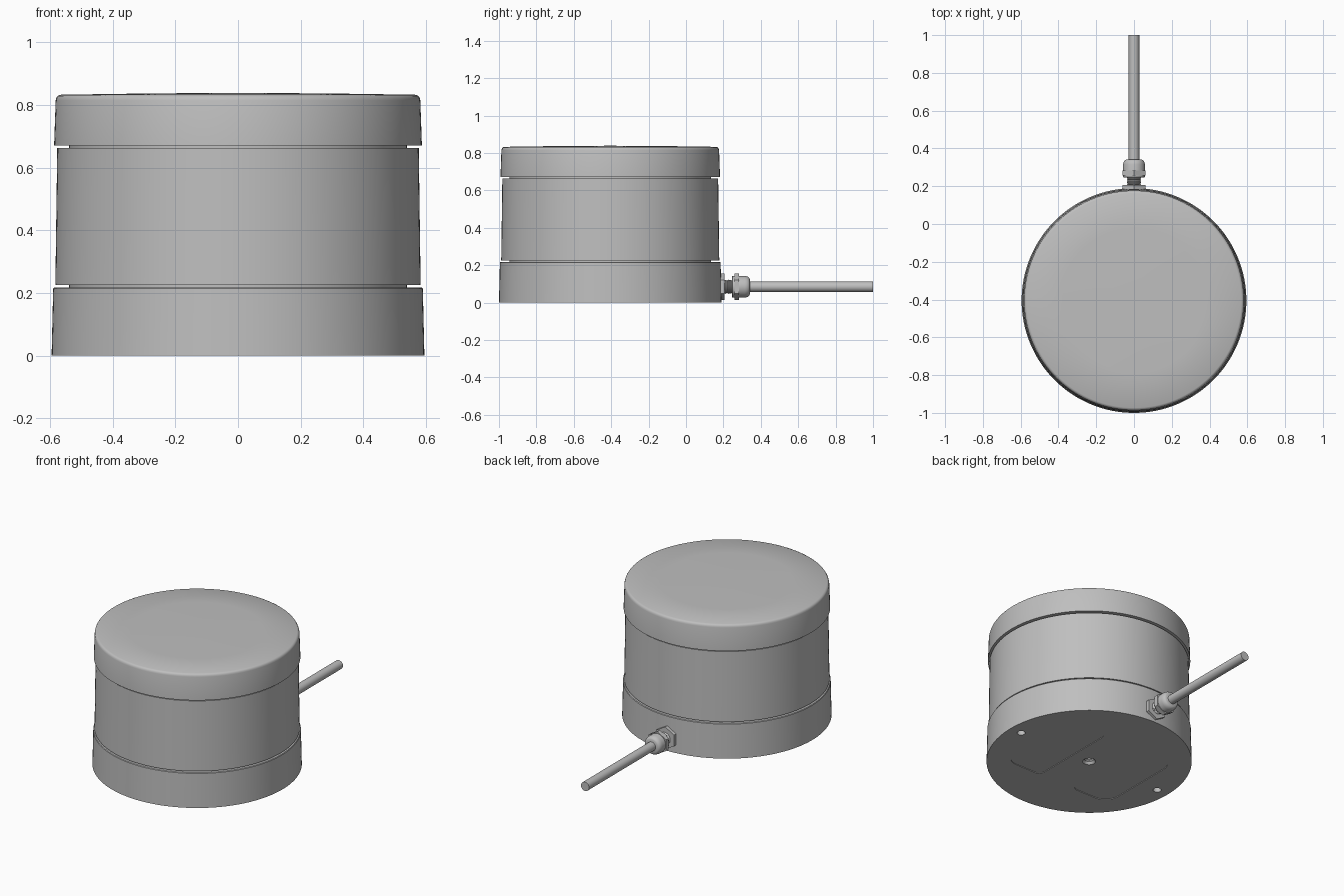
import bpy, bmesh, math
from mathutils import Matrix, Vector

default = bpy.data.objects.get("Cube")
if default:
    bpy.data.objects.remove(default, do_unlink=True)

CY = -0.405          # centre of the round housing
CABLE_Z = 0.085      # height of the cable axis

grey = bpy.data.materials.new("housing grey")
grey.use_nodes = True
GREY = (0.52, 0.52, 0.52, 1)
grey.diffuse_color = GREY
grey.node_tree.nodes["Principled BSDF"].inputs["Base Color"].default_value = GREY

UPRIGHT = Matrix.Translation((0, CY, 0))
# local z runs along +y, local x points up
ALONG_Y = Matrix.Translation((0, 0, CABLE_Z)) @ Matrix(
    ((0, 1, 0, 0), (0, 0, 1, 0), (1, 0, 0, 0), (0, 0, 0, 1)))


def finish(bm, name, matrix):
    bm.transform(matrix)
    bmesh.ops.recalc_face_normals(bm, faces=bm.faces)
    mesh = bpy.data.meshes.new(name)
    bm.to_mesh(mesh)
    bm.free()
    mesh.materials.append(grey)
    obj = bpy.data.objects.new(name, mesh)
    bpy.context.collection.objects.link(obj)
    return obj


def activate(obj):
    bpy.ops.object.select_all(action='DESELECT')
    obj.select_set(True)
    bpy.context.view_layer.objects.active = obj


def smooth(obj):
    activate(obj)
    bpy.ops.object.shade_smooth_by_angle(angle=math.radians(30))


def lathe(name, profile, matrix=UPRIGHT, sides=128):
    """Revolve (radius, height) points that start and end on the axis."""
    bm = bmesh.new()
    verts = [bm.verts.new((r, 0, z)) for r, z in profile]
    edges = [bm.edges.new(pair) for pair in zip(verts, verts[1:])]
    bmesh.ops.spin(bm, geom=verts + edges, cent=(0, 0, 0), axis=(0, 0, 1),
                   angle=math.tau, steps=sides, use_merge=True)
    bmesh.ops.remove_doubles(bm, verts=bm.verts, dist=1e-5)
    return finish(bm, name, matrix)


def prism(name, outline, z0, z1, matrix):
    bm = bmesh.new()
    face = bm.faces.new([bm.verts.new((x, y, z0)) for x, y in outline])
    top = bmesh.ops.extrude_face_region(bm, geom=[face])["geom"]
    bmesh.ops.translate(bm, vec=(0, 0, z1 - z0),
                        verts=[v for v in top if isinstance(v, bmesh.types.BMVert)])
    return finish(bm, name, matrix)


def cut(target, cutter):
    mod = target.modifiers.new("cut", 'BOOLEAN')
    mod.operation, mod.solver, mod.object = 'DIFFERENCE', 'EXACT', cutter
    activate(target)
    bpy.ops.object.modifier_apply(modifier=mod.name)
    bpy.data.objects.remove(cutter, do_unlink=True)


def panel_outline(side):
    """Rectangle with small inner and large outer rounded corners."""
    points = []
    corners = ((0.39, 0.30, 0.09, 0), (0.12, 0.30, 0.04, 90),
               (0.12, -0.30, 0.04, 180), (0.39, -0.30, 0.09, 270))
    for x, y, r, start in corners:
        cx = x - r if x > 0.2 else x + r
        cy = y - math.copysign(r, y)
        for i in range(7):
            a = math.radians(start + i * 15)
            points.append((side * (cx + r * math.cos(a)), cy + r * math.sin(a)))
    return points


# Base with a threaded socket in the middle of the underside
thread = []
for i in range(5):
    z = 0.062 - i * 0.012
    thread += [(0.025, z), (0.030, z - 0.006)]
base = lathe("base", [(0, 0.062)] + thread +
             [(0.031, 0.006), (0.038, 0), (0.595, 0), (0.590, 0.214),
              (0.587, 0.218), (0, 0.218)])

# Underside recesses and mounting holes
for side in (-1, 1):
    cut(base, prism("panel_cutter", panel_outline(side), -0.02, 0.004, UPRIGHT))
    hole_place = Matrix.Translation((side * 0.515, CY, 0))
    cut(base, lathe("hole_cutter", [(0, -0.02), (0.024, -0.02), (0.024, 0.1), (0, 0.1)],
                    hole_place, 24))
smooth(base)

# Core seen in the two seams, middle drum and domed cap
smooth(lathe("seam_core", [(0, 0.21), (0.54, 0.21), (0.54, 0.68), (0, 0.68)]))
smooth(lathe("middle_drum", [(0, 0.225), (0.583, 0.225), (0.577, 0.663), (0, 0.663)]))
smooth(lathe("top_cap", [(0, 0.671), (0.587, 0.671), (0.582, 0.815), (0.580, 0.823),
                         (0.576, 0.829), (0.568, 0.833), (0.38, 0.836),
                         (0.13, 0.8385), (0, 0.839)]))

# Cable gland
hexagon = [(0.070 * math.cos(i * math.pi / 3), 0.070 * math.sin(i * math.pi / 3))
           for i in range(6)]
smooth(prism("gland_flange", hexagon, 0.165, 0.206, ALONG_Y))
neck = [(0, 0.19), (0.038, 0.19)]
for i in range(5):
    y = 0.206 + i * 0.009
    neck += [(0.034, y), (0.038, y + 0.0045)]
smooth(lathe("gland_neck", neck + [(0.034, 0.252), (0, 0.252)], ALONG_Y, 48))
smooth(prism("gland_nut", hexagon, 0.258, 0.284, ALONG_Y))
smooth(lathe("gland_dome", [(0, 0.245), (0.055, 0.245), (0.058, 0.249), (0.058, 0.315),
                            (0.055, 0.328), (0.049, 0.337), (0.042, 0.341), (0, 0.341)],
             ALONG_Y, 48))

# Cable
smooth(lathe("cable", [(0, 0.32), (0.028, 0.32), (0.028, 1.0), (0, 1.0)], ALONG_Y, 32))
